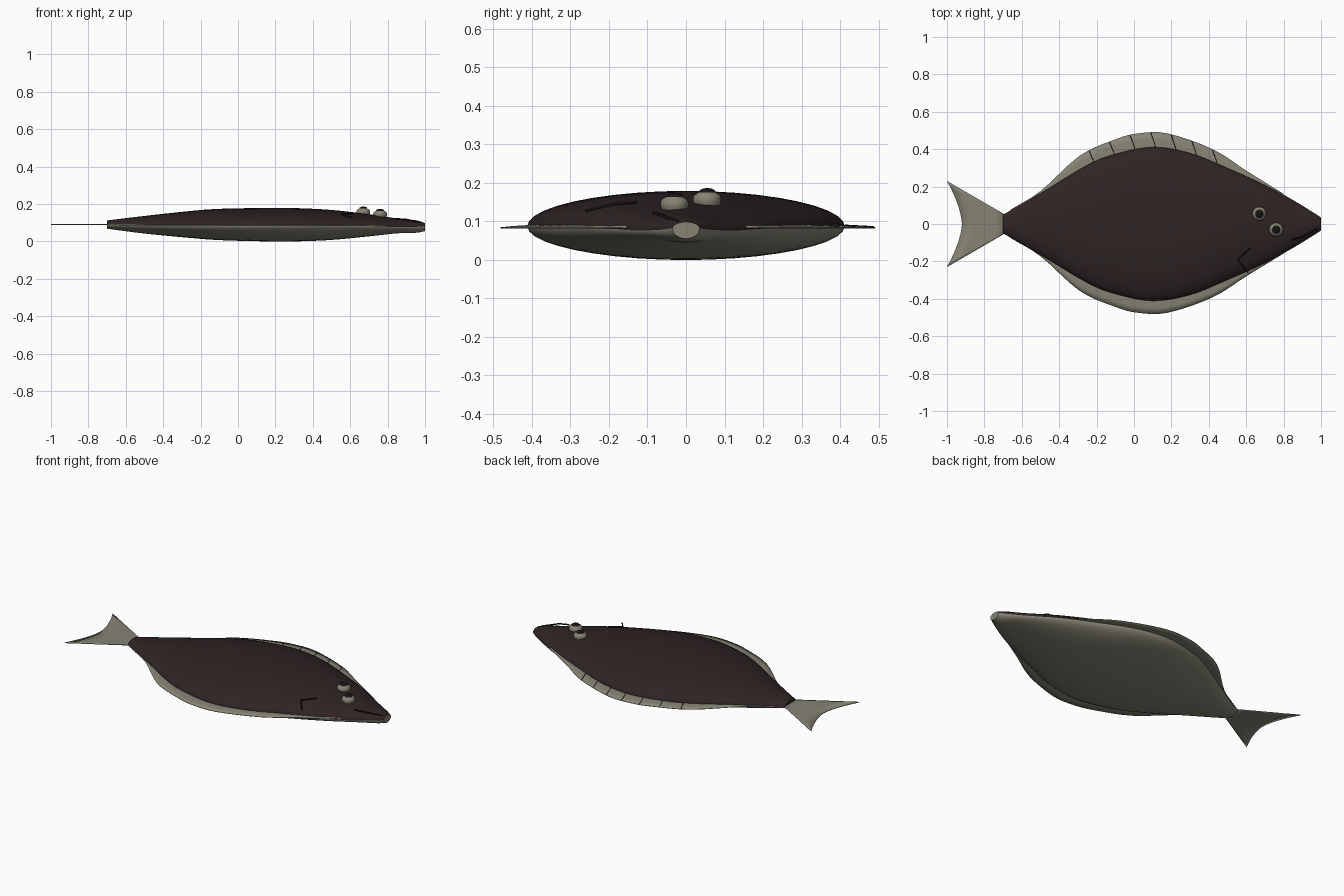
import bpy, bmesh, math
from mathutils import Vector

cube = bpy.data.objects.get("Cube")
if cube:
    bpy.data.objects.remove(cube)


def material(name, rgb):
    m = bpy.data.materials.new(name)
    m.use_nodes = True
    m.diffuse_color = (*rgb, 1)
    bsdf = m.node_tree.nodes["Principled BSDF"]
    bsdf.inputs["Base Color"].default_value = (*rgb, 1)
    bsdf.inputs["Roughness"].default_value = 0.8
    return m


dark = material("dark brown skin", (0.028, 0.017, 0.017))
pale = material("pale olive grey", (0.24, 0.23, 0.175))
black = material("near black", (0.009, 0.007, 0.007))


def finish(name, bm, mats, angle=40, normals=True):
    if normals:
        bmesh.ops.recalc_face_normals(bm, faces=bm.faces)
    mesh = bpy.data.meshes.new(name)
    bm.to_mesh(mesh)
    bm.free()
    for m in mats:
        mesh.materials.append(m)
    ob = bpy.data.objects.new(name, mesh)
    bpy.context.collection.objects.link(ob)
    bpy.ops.object.select_all(action='DESELECT')
    ob.select_set(True)
    bpy.context.view_layer.objects.active = ob
    bpy.ops.object.shade_smooth_by_angle(angle=math.radians(angle))
    return ob


def smooth_points(pts, steps):
    """Catmull-Rom resampling of points of any dimension."""
    p = [Vector(q) for q in pts]
    p = [p[0] * 2 - p[1]] + p + [p[-1] * 2 - p[-2]]
    out = []
    for i in range(1, len(p) - 2):
        a, b, c, d = p[i - 1:i + 3]
        for s in range(steps):
            t = s / steps
            out.append((b * 2 + (c - a) * t + (a * 2 - b * 5 + c * 4 - d) * t ** 2
                        + (b * 3 - a - c * 3 + d) * t ** 3) / 2)
    return out + [p[-2]]


# Body: x, half width, and (seam, top, bottom) heights
half_width = [(-0.7, 0.05), (-0.5, 0.165), (-0.25, 0.315), (-0.1, 0.375), (0.1, 0.412),
              (0.3, 0.38), (0.5, 0.3), (0.7, 0.21), (0.85, 0.128), (0.95, 0.067), (1, 0.035)]
heights = [(0.09, 0.112, 0.068), (0.089, 0.136, 0.042), (0.088, 0.163, 0.018),
           (0.087, 0.174, 0.007), (0.087, 0.178, 0.001), (0.087, 0.178, 0),
           (0.086, 0.168, 0.008), (0.082, 0.145, 0.027), (0.076, 0.123, 0.043),
           (0.078, 0.113, 0.046), (0.082, 0.098, 0.055)]
widths = smooth_points(half_width, 5)
levels = smooth_points(heights, 5)
SIDES = 40
bm = bmesh.new()
rings = []
for (x, w), (mid, top, low) in zip(widths, levels):
    ring = []
    for i in range(SIDES):
        a = 2 * math.pi * i / SIDES
        s = math.sin(a)
        ring.append(bm.verts.new((x, w * math.cos(a), mid + s * (top - mid if s > 0 else mid - low))))
    rings.append(ring)
for r, q in zip(rings, rings[1:]):
    for i in range(SIDES):
        j = (i + 1) % SIDES
        f = bm.faces.new((r[i], r[j], q[j], q[i]))
        f.material_index = 0 if i < SIDES // 2 else 1
bm.faces.new(rings[0])
bm.faces.new(rings[-1]).material_index = 1
finish("body", bm, [dark, pale], 50)

# Rounded pale lips at the snout
bm = bmesh.new()
bmesh.ops.create_uvsphere(bm, u_segments=24, v_segments=12, radius=1)
for v in bm.verts:
    v.co = Vector((0.988 + v.co.x * 0.012, v.co.y * 0.035, 0.074 + v.co.z * 0.02))
finish("lips", bm, [pale])


def interpolate(table, x):
    for (x0, y0), (x1, y1) in zip(table, table[1:]):
        if x <= x1:
            return y0 + (y1 - y0) * (x - x0) / (x1 - x0)
    return table[-1][1]


# Long edge fins
fin_edge = [(-0.66, 0.075), (-0.5, 0.175), (-0.29, 0.365), (-0.1, 0.452), (0.02, 0.484),
            (0.18, 0.484), (0.42, 0.4), (0.6, 0.285), (0.8, 0.16)]
edge = smooth_points(fin_edge, 4)


def strip(name, rows, mat, thick):
    bm = bmesh.new()
    grid = [[bm.verts.new(p) for p in row] for row in rows]
    for r, q in zip(grid, grid[1:]):
        for i in range(len(r) - 1):
            bm.faces.new((r[i], r[i + 1], q[i + 1], q[i]))
    ob = finish(name, bm, [mat])
    mod = ob.modifiers.new("thickness", 'SOLIDIFY')
    mod.thickness = thick
    mod.offset = 0
    return ob


for name, side, scale in (("left_edge_fin", 1, 1), ("right_edge_fin", -1, 0.98)):
    rows = []
    for x, y in edge:
        inner = interpolate(widths, x) * 0.93
        outer = max(y * scale, inner)
        rows.append([(x, side * (inner + (outer - inner) * t), 0.089 - 0.006 * t * t)
                     for t in (0, 0.33, 0.66, 1)])
    strip(name, rows, pale, 0.003)

# Forked tail fin, fanning from the tail root
rows = []
for i in range(17):
    t = i / 8 - 1
    root = Vector((-0.68, 0.045 * t, 0.09))
    tip = Vector((-0.92 - 0.08 * abs(t) ** 1.6, 0.23 * t, 0.09))
    rows.append([root.lerp(tip, k / 4) for k in range(5)])
strip("tail_fin", rows, pale, 0.004)


def rod(name, points, radius, mat):
    curve = bpy.data.curves.new(name, 'CURVE')
    curve.dimensions = '3D'
    curve.bevel_depth = radius
    curve.bevel_resolution = 1
    curve.use_fill_caps = True
    sp = curve.splines.new('POLY')
    sp.points.add(len(points) - 1)
    for p, co in zip(sp.points, points):
        p.co = (*co, 1)
    curve.materials.append(mat)
    ob = bpy.data.objects.new(name, curve)
    bpy.context.collection.objects.link(ob)


# Fine rays on the left fin
for n in range(7):
    x = -0.24 + 0.11 * n
    rod(f"fin_ray_{n + 1}", [(x, interpolate(edge, x) - 0.004, 0.086),
                             (x + 0.025, interpolate(widths, x + 0.025), 0.09)], 0.0018, black)

# Gill crease and mouth line
rod("gill_crease", [(0.62, -0.13, 0.15), (0.555, -0.19, 0.145), (0.61, -0.26, 0.127)], 0.004, black)
rod("mouth_line", [(0.84, -0.085, 0.122), (0.9, -0.07, 0.118), (0.985, -0.02, 0.099)], 0.004, black)

# Raised stepped eyes with dark pupils
profile = [(0.032, -0.012), (0.037, 0), (0.037, 0.01), (0.033, 0.018), (0.022, 0.024),
           (0.019, 0.03), (0.011, 0.034), (0.004, 0.035)]
for name, x, y, z in (("left_eye", 0.67, 0.055, 0.151), ("right_eye", 0.76, -0.03, 0.139)):
    bm = bmesh.new()
    n = 24
    loops = [[bm.verts.new((x + r * math.cos(2 * math.pi * i / n),
                            y + r * math.sin(2 * math.pi * i / n), z + h)) for i in range(n)]
             for r, h in profile]
    for k, (a, b) in enumerate(zip(loops, loops[1:])):
        for i in range(n):
            j = (i + 1) % n
            bm.faces.new((a[i], a[j], b[j], b[i])).material_index = int(k >= 4)
    bm.faces.new(loops[0])
    bm.faces.new(loops[-1]).material_index = 1
    finish(name, bm, [pale, black])
